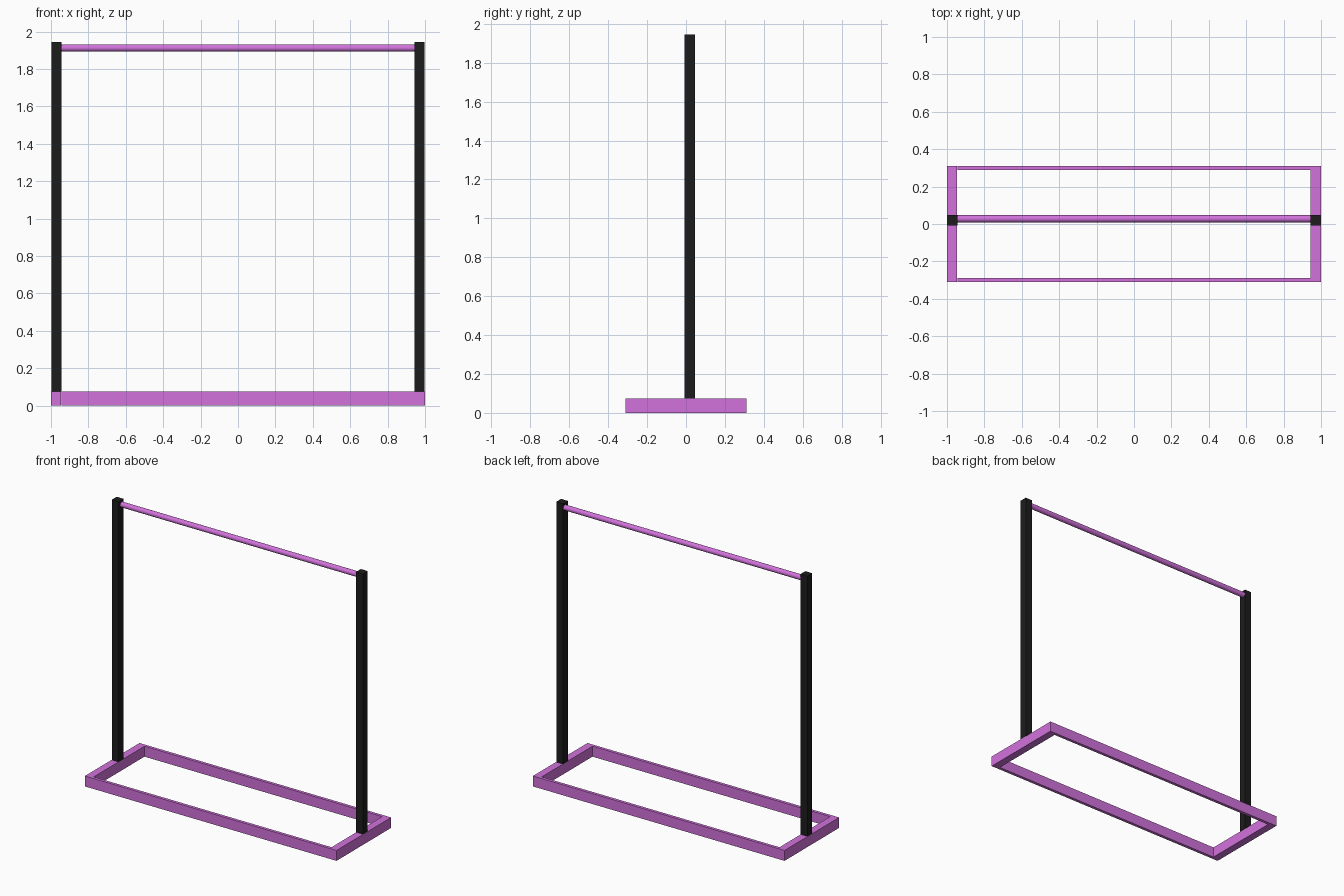
import bpy
import math

if "Cube" in bpy.data.objects:
    bpy.data.objects.remove(bpy.data.objects["Cube"])


def material(name, rgb):
    m = bpy.data.materials.new(name)
    m.diffuse_color = (*rgb, 1.0)
    m.use_nodes = True
    m.node_tree.nodes["Principled BSDF"].inputs["Base Color"].default_value = m.diffuse_color
    return m


purple = material("purple_paint", (0.64, 0.17, 0.71))
black = material("black_paint", (0.012, 0.012, 0.012))


def box(name, lo, hi, mat):
    centre = [(a + b) / 2 for a, b in zip(lo, hi)]
    bpy.ops.mesh.primitive_cube_add(size=1, location=centre)
    ob = bpy.context.object
    ob.name = name
    ob.scale = [b - a for a, b in zip(lo, hi)]
    bpy.ops.object.transform_apply(location=False, rotation=False, scale=True)
    ob.data.materials.append(mat)
    return ob


BASE_H, HALF_D, RAIL_T, POST_W = 0.075, 0.31, 0.022, 0.055
POST_Y, TOP = 0.02, 1.945
INNER = 1.0 - POST_W

for side, s in (("left", -1), ("right", 1)):
    x0, x1 = sorted((s * INNER, s * 1.0))
    # Short base rails
    box(f"{side}_base_rail", (x0, -HALF_D, 0), (x1, HALF_D, BASE_H), purple)
    # Uprights standing on the short rails
    p0, p1 = sorted((s * (INNER - 0.002), s * 0.998))
    box(f"{side}_post", (p0, POST_Y - POST_W / 2, BASE_H),
        (p1, POST_Y + POST_W / 2, TOP), black)

# Long base rails
for side, s in (("front", -1), ("back", 1)):
    y0, y1 = sorted((s * (HALF_D - RAIL_T), s * HALF_D))
    box(f"{side}_base_rail", (-INNER, y0, 0), (INNER, y1, BASE_H), purple)

# Round crossbar between the posts
bpy.ops.mesh.primitive_cylinder_add(
    vertices=32, radius=0.019, depth=2 * INNER,
    location=(0, 0.028, 1.912), rotation=(0, math.pi / 2, 0))
bar = bpy.context.object
bar.name = "crossbar"
bar.data.materials.append(purple)
bpy.ops.object.shade_smooth_by_angle()
